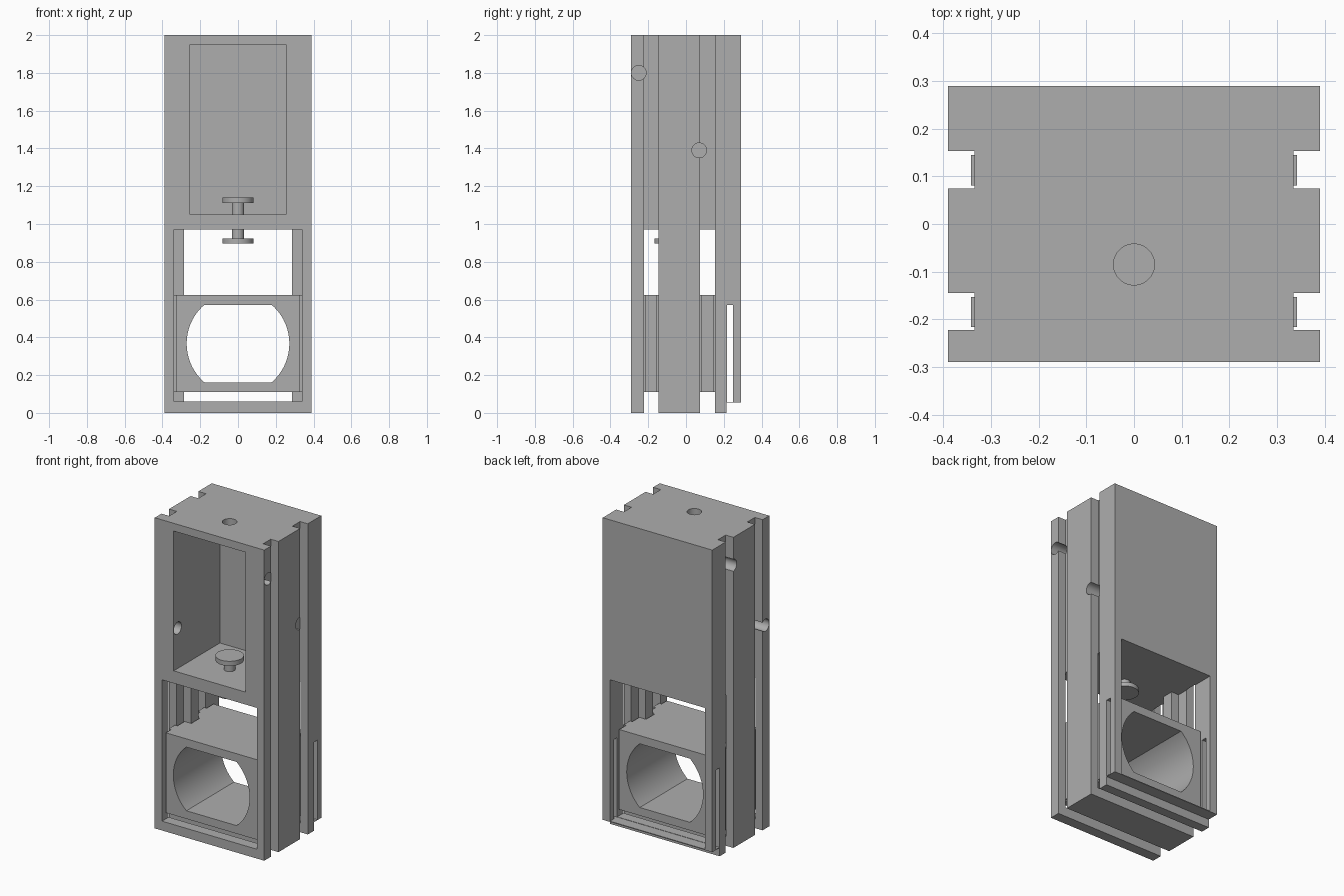
import bpy, bmesh, math
from mathutils import Matrix

if "Cube" in bpy.data.objects:
    bpy.data.objects.remove(bpy.data.objects["Cube"], do_unlink=True)

grey = bpy.data.materials.new("plain grey")
grey.use_nodes = True
grey.diffuse_color = (0.42, 0.42, 0.42, 1)
grey.node_tree.nodes["Principled BSDF"].inputs["Base Color"].default_value = (0.42, 0.42, 0.42, 1)


def finish(name, bm):
    mesh = bpy.data.meshes.new(name)
    bmesh.ops.recalc_face_normals(bm, faces=bm.faces)
    bm.to_mesh(mesh)
    bm.free()
    ob = bpy.data.objects.new(name, mesh)
    bpy.context.collection.objects.link(ob)
    mesh.materials.append(grey)
    return ob


def box(name, x, y, z):
    bm = bmesh.new()
    size = [b - a for a, b in (x, y, z)]
    mid = [(a + b) / 2 for a, b in (x, y, z)]
    bmesh.ops.create_cube(bm, size=1, matrix=Matrix.Translation(mid) @ Matrix.Diagonal((*size, 1)))
    return finish(name, bm)


def cylinder(name, centre, radius, depth, axis="Z"):
    turn = {"X": Matrix.Rotation(math.pi / 2, 4, "Y"),
            "Y": Matrix.Rotation(math.pi / 2, 4, "X"),
            "Z": Matrix.Identity(4)}[axis]
    bm = bmesh.new()
    bmesh.ops.create_cone(bm, cap_ends=True, segments=64, radius1=radius, radius2=radius,
                          depth=depth, matrix=Matrix.Translation(centre) @ turn)
    return finish(name, bm)


def boolean(ob, tool, operation="DIFFERENCE"):
    tool.hide_render = True
    mod = ob.modifiers.new("cut", "BOOLEAN")
    mod.operation = operation
    mod.solver = "EXACT"
    mod.object = tool
    bpy.ops.object.select_all(action="DESELECT")
    bpy.context.view_layer.objects.active = ob
    ob.select_set(True)
    bpy.ops.object.modifier_apply(modifier=mod.name)
    bpy.data.objects.remove(tool, do_unlink=True)


def smooth(ob):
    bpy.ops.object.select_all(action="DESELECT")
    bpy.context.view_layer.objects.active = ob
    ob.select_set(True)
    bpy.ops.object.shade_smooth_by_angle(angle=math.radians(30))


W, D = 0.39, 0.29
GROOVES = [(-0.222, -0.145), (0.075, 0.153)]

# Housing with upper compartment and lower through opening
body = box("housing", (-W, W), (-D, D), (0, 2))
boolean(body, box("compartment", (-0.255, 0.255), (-0.4, 0.18), (1.05, 1.95)))
boolean(body, box("opening", (-0.338, 0.338), (-0.4, 0.4), (0.06, 0.97)))

# Side grooves and matching slits across the floor
for y in GROOVES:
    for s in (-1, 1):
        boolean(body, box("groove", sorted((s * 0.335, s * 0.5)), y, (-0.1, 2.1)))
    boolean(body, box("floor_slit", (-0.5, 0.5), y, (-0.1, 0.08)))

# Rear bottom step and thin panel slot
boolean(body, box("rear_step", (-0.5, 0.5), (0.215, 0.4), (-0.1, 0.055)))
boolean(body, box("panel_slot", (-0.5, 0.5), (0.217, 0.25), (0.058, 0.57)))

# Round holes in the sides and top
for s, y, z in ((1, -0.25, 1.8), (1, 0.07, 1.39), (-1, 0.08, 1.82), (-1, -0.25, 1.31)):
    boolean(body, cylinder("side_hole", (s * 0.35, y, z), 0.039, 0.3, "X"))
boolean(body, cylinder("top_hole", (0, -0.085, 2), 0.043, 0.3))
smooth(body)

# Guide rails inside the opening
for side, s in (("left", 1), ("right", -1)):
    box(side + "_guide_rail", sorted((s * 0.285, s * 0.345)), (-0.073, 0.003), (0.03, 0.99))

# Sliding block, notched around the rails, with a flattened round bore
block = box("sliding_block", (-0.325, 0.325), (-0.27, 0.215), (0.11, 0.625))
for s in (-1, 1):
    boolean(block, box("rail_notch", sorted((s * 0.278, s * 0.5)), (-0.08, 0.01), (0, 1)))
    for y0, y1 in GROOVES:
        tongue = box("tongue", sorted((s * 0.3, s * 0.342)), (y0 + 0.006, y1 - 0.008), (0.11, 0.625))
        boolean(block, tongue, "UNION")
bore = cylinder("bore", (0, 0, 0.367), 0.272, 1, "Y")
boolean(bore, box("bore_limit", (-1, 1), (-1, 1), (0.162, 0.572)), "INTERSECT")
boolean(block, bore)
smooth(block)

# Double-ended knob through the divider
for name, z0, z1, r in (("knob_stem", 0.91, 1.12, 0.033),
                        ("knob_top", 1.11, 1.14, 0.083),
                        ("knob_bottom", 0.896, 0.923, 0.083)):
    smooth(cylinder(name, (0, -0.085, (z0 + z1) / 2), r, z1 - z0))
